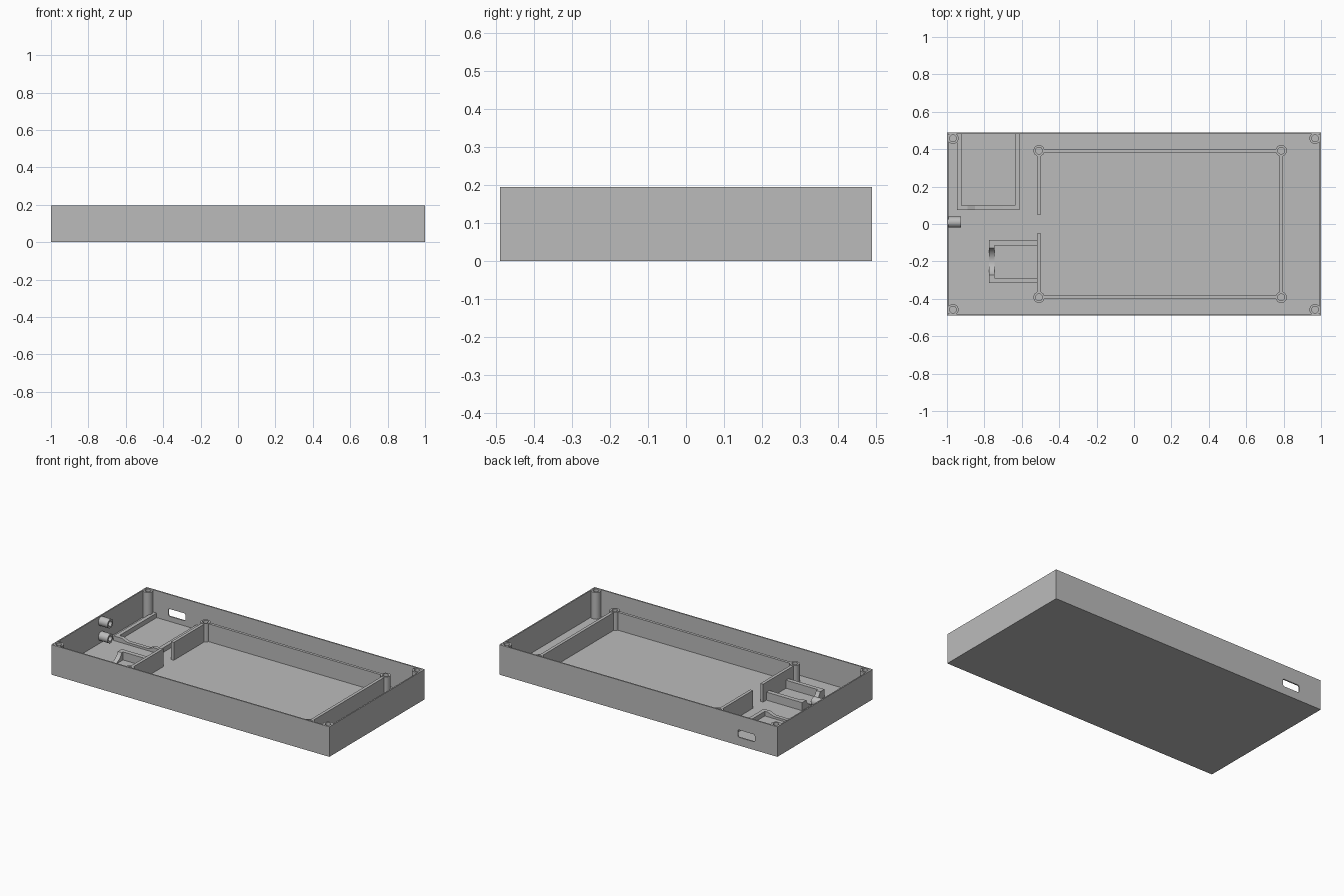
import bpy, bmesh, math
from mathutils import Vector, Matrix

cube = bpy.data.objects.get("Cube")
if cube:
    bpy.data.objects.remove(cube, do_unlink=True)

grey = bpy.data.materials.new("plain_grey")
grey.use_nodes = True
colour = (0.5, 0.5, 0.5, 1)
grey.diffuse_color = colour
grey.node_tree.nodes["Principled BSDF"].inputs["Base Color"].default_value = colour

HALF_X, HALF_Y, HEIGHT = 1.0, 0.49, 0.195
SKIN, FLOOR = 0.012, 0.02
BASE = FLOOR - 0.004  # parts sink slightly into the floor


def finish(name, bm, smooth=False):
    bmesh.ops.recalc_face_normals(bm, faces=bm.faces)
    mesh = bpy.data.meshes.new(name)
    bm.to_mesh(mesh)
    bm.free()
    obj = bpy.data.objects.new(name, mesh)
    obj.data.materials.append(grey)
    bpy.context.collection.objects.link(obj)
    if smooth:
        bpy.ops.object.select_all(action='DESELECT')
        bpy.context.view_layer.objects.active = obj
        obj.select_set(True)
        bpy.ops.object.shade_smooth_by_angle(angle=math.radians(35))
    return obj


def box_mesh(lo, hi):
    lo, hi = Vector(lo), Vector(hi)
    bm = bmesh.new()
    bmesh.ops.create_cube(bm, size=1)
    bmesh.ops.scale(bm, vec=hi - lo, verts=bm.verts)
    bmesh.ops.translate(bm, vec=(lo + hi) / 2, verts=bm.verts)
    return bm


def box(name, x0, x1, y0, y1, top):
    return finish(name, box_mesh((x0, y0, BASE), (x1, y1, top)))


def prism(name, points, offset, smooth=False):
    """Extrude a closed outline of 3D points along an offset."""
    bm = bmesh.new()
    face = bm.faces.new([bm.verts.new(p) for p in points])
    grown = bmesh.ops.extrude_face_region(bm, geom=[face], use_keep_orig=True)
    verts = [g for g in grown["geom"] if isinstance(g, bmesh.types.BMVert)]
    bmesh.ops.translate(bm, vec=offset, verts=verts)
    return finish(name, bm, smooth)


def tube(name, place, length, outer=0.03, bore=0.018, sides=28, along_x=False):
    """Spin a rectangular section into a hollow post."""
    bm = bmesh.new()
    section = [(bore, 0), (outer, 0), (outer, length), (bore, length)]
    rings = [[bm.verts.new((r * math.cos(a), r * math.sin(a), z)) for r, z in section]
             for a in (math.tau * i / sides for i in range(sides))]
    for i in range(sides):
        a, b = rings[i], rings[(i + 1) % sides]
        for k in range(4):
            n = (k + 1) % 4
            bm.faces.new((a[k], b[k], b[n], a[n]))
    turn = Matrix.Rotation(math.pi / 2, 4, 'Y') if along_x else Matrix()
    bm.transform(Matrix.Translation(place) @ turn)
    return finish(name, bm, True)


# Open tray with thin walls
bm = box_mesh((-HALF_X, -HALF_Y, 0), (HALF_X, HALF_Y, HEIGHT))
top = max(bm.faces, key=lambda f: f.calc_center_median().z)
bmesh.ops.inset_region(bm, faces=[top], thickness=SKIN)
grown = bmesh.ops.extrude_face_region(bm, geom=[top])
verts = [g for g in grown["geom"] if isinstance(g, bmesh.types.BMVert)]
bmesh.ops.translate(bm, vec=(0, 0, FLOOR - HEIGHT), verts=verts)
if top.is_valid:
    bmesh.ops.delete(bm, geom=[top], context='FACES_ONLY')
tray = finish("tray", bm)

# Rounded connector opening through the back wall
outline = []
for sx, sz, start in ((1, 1, 0), (-1, 1, 90), (-1, -1, 180), (1, -1, 270)):
    for step in range(4):
        a = math.radians(start + 30 * step)
        outline.append((-0.777 + sx * 0.052 + 0.009 * math.cos(a), 0.44,
                        0.077 + sz * 0.015 + 0.009 * math.sin(a)))
cutter = prism("opening_cutter", outline, (0, 0.1, 0))
cutter.hide_render = True
cut = tray.modifiers.new("opening", 'BOOLEAN')
cut.operation, cut.solver, cut.object = 'DIFFERENCE', 'EXACT', cutter
bpy.context.view_layer.objects.active = tray
bpy.ops.object.modifier_apply(modifier=cut.name)
bpy.data.objects.remove(cutter, do_unlink=True)

# Screw posts in the tray corners
for sx, side in ((-1, "right"), (1, "left")):
    for sy, end in ((-1, "front"), (1, "back")):
        tube(f"corner_post_{end}_{side}", (sx * 0.968, sy * 0.458, BASE), HEIGHT - 0.001 - BASE)

# Inner frame: four posts joined by walls, with a gap on one side
X0, X1, Y, TOP, T, GAP = -0.508, 0.787, 0.392, 0.136, 0.01, 0.025
for x, side in ((X0, "right"), (X1, "left")):
    for s, end in ((-1, "front"), (1, "back")):
        tube(f"frame_post_{end}_{side}", (x, s * Y, BASE), TOP + 0.003 - BASE)
for s, end in ((-1, "front"), (1, "back")):
    box(f"frame_wall_{end}", X0 + GAP, X1 - GAP, s * Y - 0.009, s * Y + 0.009, TOP)
    lo, hi = sorted((s * 0.052, s * (Y - GAP)))
    box(f"frame_wall_right_{end}", X0 - T, X0 + T, lo, hi, TOP)
box("frame_wall_left", X1 - T, X1 + T, GAP - Y, Y - GAP, TOP)

# Low bay behind the connector opening
BAY = 0.05
box("bay_wall_right", -0.947, -0.922, 0.08, 0.482, BAY)
box("bay_wall_left", -0.637, -0.612, 0.08, 0.482, BAY)
front = [(-0.947, BASE), (-0.612, BASE), (-0.612, BAY), (-0.66, BAY), (-0.7, 0.034),
         (-0.85, 0.034), (-0.89, BAY), (-0.947, BAY)]
prism("bay_wall_front", [(x, 0.075, z) for x, z in front], (0, 0.025, 0))

# Holder with a rounded saddle
HOLD = 0.072
box("holder_wall_back", -0.775, X0, -0.115, -0.086, HOLD)
box("holder_wall_front", -0.775, X0, -0.315, -0.288, HOLD)
saddle = [(-0.315, HOLD), (-0.315, BASE), (-0.086, BASE), (-0.086, HOLD)]
reach = math.acos((0.1 - HOLD) / 0.077)
for i in range(15):
    a = reach * (1 - i / 7)
    saddle.append((-0.2 + 0.077 * math.sin(a), 0.1 - 0.077 * math.cos(a)))
prism("holder_saddle", [(-0.775, y, z) for y, z in saddle], (0.029, 0, 0), True)

# Two short sockets on the right wall
for z, level in ((0.063, "lower"), (0.16, "upper")):
    tube(f"socket_{level}", (-0.992, 0.01, z), 0.067, 0.029, 0.017, along_x=True)
